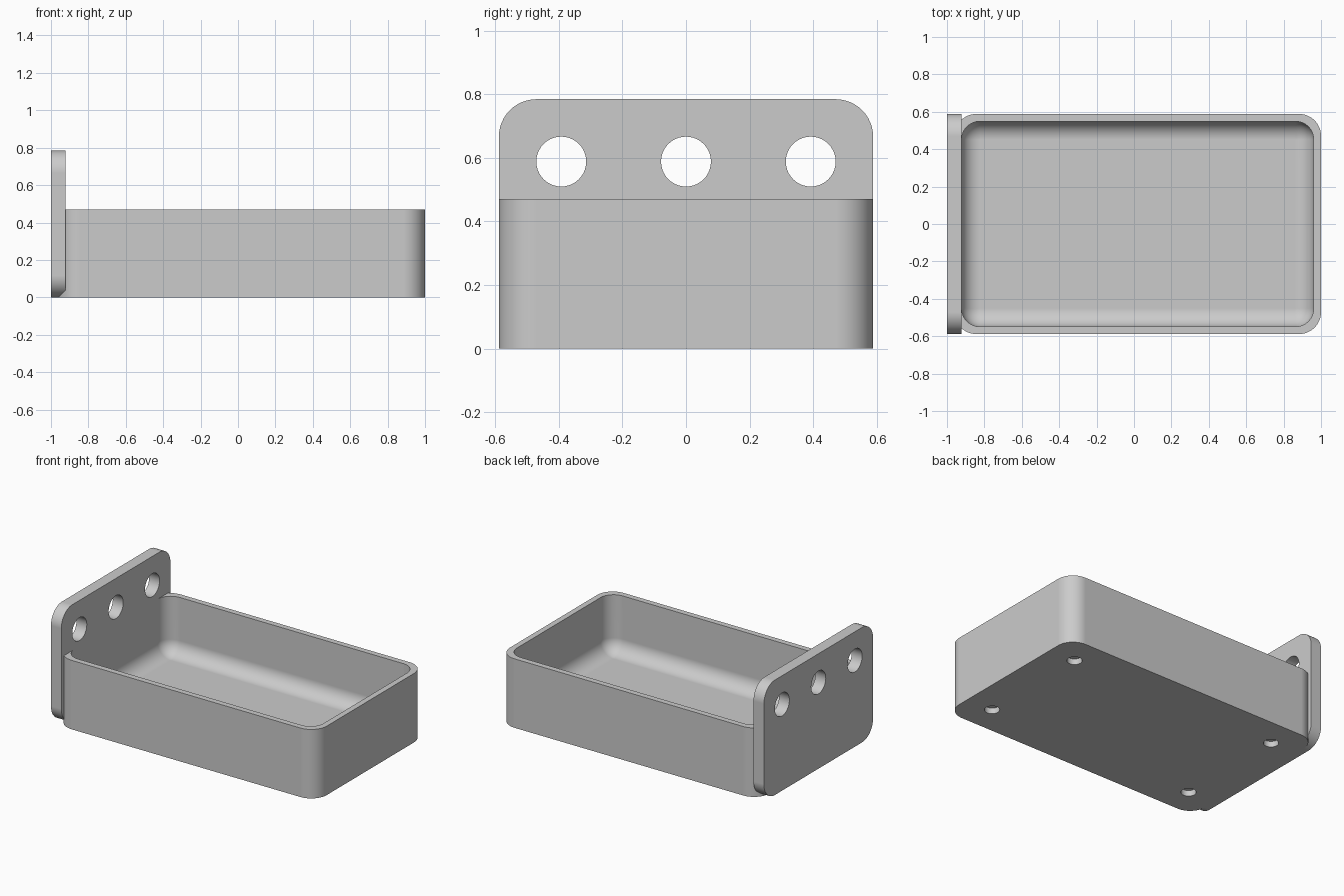
import bpy, bmesh, math
from mathutils import Vector

cube = bpy.data.objects.get("Cube")
if cube:
    bpy.data.objects.remove(cube, do_unlink=True)

MM = 2 / 51          # model unit: the whole piece is 51 units long
SEG = 12             # segments per rounded corner
RADIUS = 3 * MM

grey = bpy.data.materials.new("plain_grey")
grey.use_nodes = True
grey.diffuse_color = (0.6, 0.6, 0.6, 1)
grey.node_tree.nodes["Principled BSDF"].inputs["Base Color"].default_value = grey.diffuse_color


def rounded_rect(cx, cy, half_x, half_y, r):
    """Counter-clockwise outline of a rectangle with rounded corners."""
    points = []
    for k, (sx, sy) in enumerate([(1, 1), (-1, 1), (-1, -1), (1, -1)]):
        for i in range(SEG + 1):
            a = (k + i / SEG) * math.pi / 2
            points.append((cx + sx * (half_x - r) + r * math.cos(a),
                           cy + sy * (half_y - r) + r * math.sin(a)))
    return points


def loft(name, rings):
    """Skin a stack of matching rings and cap both ends."""
    bm = bmesh.new()
    loops = [[bm.verts.new(p) for p in ring] for ring in rings]
    for a, b in zip(loops, loops[1:]):
        for i in range(len(a)):
            j = (i + 1) % len(a)
            bm.faces.new((a[i], a[j], b[j], b[i]))
    bm.faces.new(loops[0][::-1])
    bm.faces.new(loops[-1])
    bmesh.ops.remove_doubles(bm, verts=bm.verts, dist=1e-5)
    bmesh.ops.recalc_face_normals(bm, faces=bm.faces)
    mesh = bpy.data.meshes.new(name)
    bm.to_mesh(mesh)
    bm.free()
    obj = bpy.data.objects.new(name, mesh)
    bpy.context.collection.objects.link(obj)
    mesh.materials.append(grey)
    return obj


def select_only(obj):
    bpy.ops.object.select_all(action='DESELECT')
    obj.select_set(True)
    bpy.context.view_layer.objects.active = obj


def drill(obj, centre, radius, depth, axis):
    """Cut a round hole centred on a point, along the x or z axis."""
    turn = (0, math.pi / 2, 0) if axis == 'x' else (0, 0, 0)
    bpy.ops.mesh.primitive_cylinder_add(vertices=40, radius=radius, depth=depth,
                                        location=centre, rotation=turn)
    cutter = bpy.context.object
    cutter.hide_render = True
    cutter.data.materials.append(grey)
    select_only(obj)
    mod = obj.modifiers.new("hole", 'BOOLEAN')
    mod.operation, mod.solver, mod.object = 'DIFFERENCE', 'EXACT', cutter
    bpy.ops.object.modifier_apply(modifier=mod.name)
    bpy.data.objects.remove(cutter, do_unlink=True)


def finish(obj):
    select_only(obj)
    bpy.ops.object.shade_smooth_by_angle(angle=math.radians(35))
    mod = obj.modifiers.new("clean_shading", 'WEIGHTED_NORMAL')
    mod.keep_sharp = True


# Tray: outer wall up, thin rim inwards, then down the cavity and round onto the floor
tray_x = 0.5 * MM
half_x, half_y, height = 25 * MM, 15 * MM, 12 * MM
wall, floor, fillet = 1 * MM, 2 * MM, 2.5 * MM


def tray_ring(inset, r, z):
    outline = rounded_rect(tray_x, 0, half_x - inset, half_y - inset, r)
    return [(x, y, z) for x, y in outline]


rings = [tray_ring(0, RADIUS, 0), tray_ring(0, RADIUS, height)]
rings.append(tray_ring(wall, fillet, height))
for i in range(SEG + 1):
    a = i / SEG * math.pi / 2
    r = fillet * math.cos(a)
    rings.append(tray_ring(wall + fillet - r, r, floor + fillet * (1 - math.sin(a))))
tray = loft("tray", rings)

# Shallow pockets under the four corners
for sx in (-1, 1):
    for sy in (-1, 1):
        drill(tray, Vector((tray_x + sx * 20 * MM, sy * 10 * MM, 0)), 1.2 * MM, 2 * MM, 'z')
finish(tray)

# Thin upright mounting plate with three holes, flush with the cavity wall
thickness = 2 * MM
outline = rounded_rect(0, 10 * MM, half_y, 10 * MM, RADIUS)
plate = loft("mounting_plate", [[(x, y, z) for y, z in outline]
                                for x in (-1, -1 + thickness)])
for side in (-1, 0, 1):
    drill(plate, Vector((-1 + thickness / 2, side * 10 * MM, 15 * MM)),
          2 * MM, 2 * thickness, 'x')
finish(plate)
